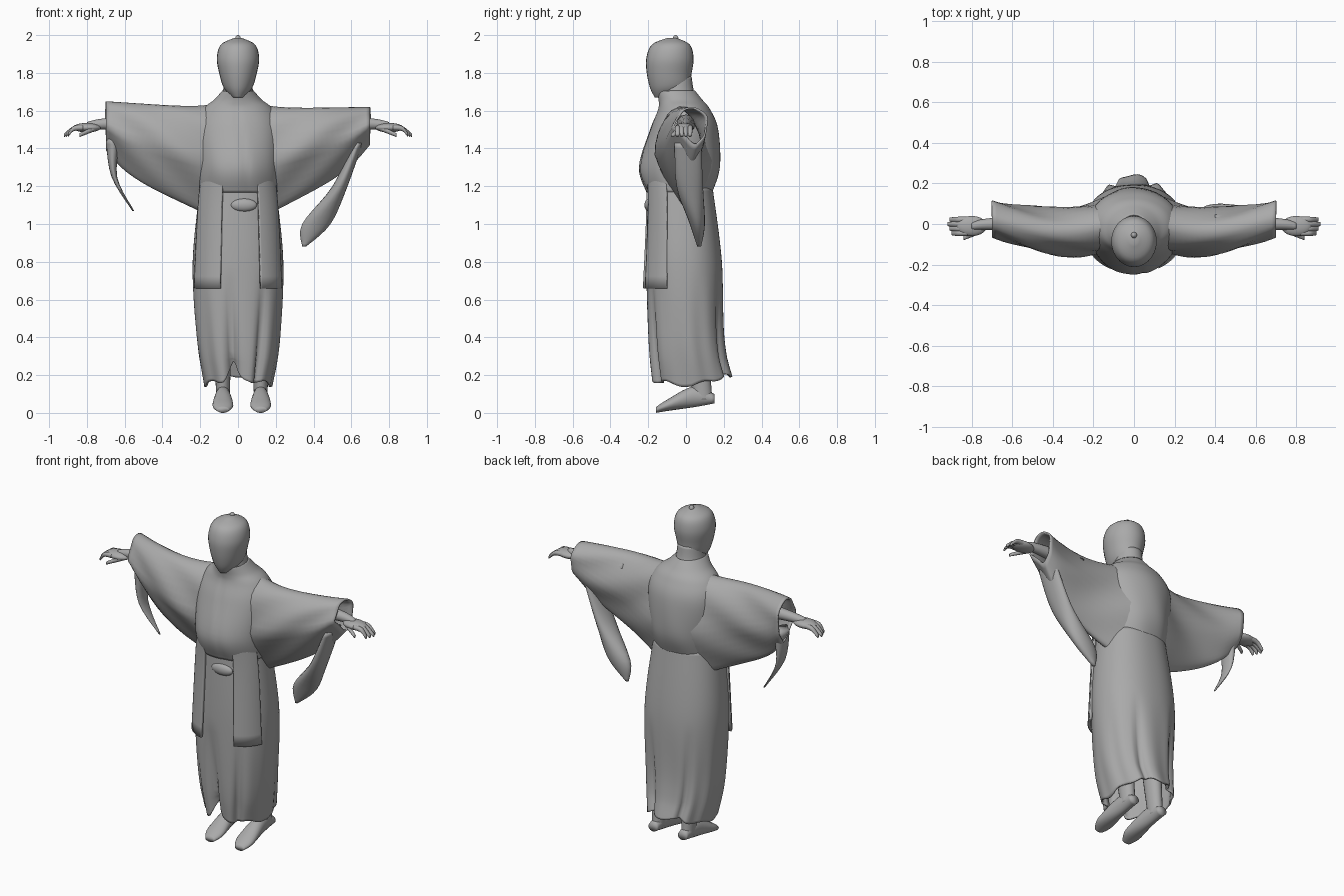
import bpy, bmesh
from math import sin, cos, pi, radians, exp, copysign

cube = bpy.data.objects.get("Cube")
if cube:
    bpy.data.objects.remove(cube, do_unlink=True)

grey = bpy.data.materials.new("plain grey")
grey.use_nodes = True
grey.diffuse_color = (.4, .4, .4, 1)
grey.node_tree.nodes["Principled BSDF"].inputs["Base Color"].default_value = grey.diffuse_color


def finish(ob, name):
    ob.name = name
    ob.data.materials.append(grey)
    for face in ob.data.polygons:
        face.use_smooth = True


def spline(rows, steps):
    """Pass a smooth curve through every value of the given rows."""
    padded = [rows[0], *rows, rows[-1]]
    result = []
    for before, start, end, after in zip(padded, padded[1:], padded[2:], padded[3:]):
        for step in range(steps):
            f = step / steps
            result.append([
                b + f * (c - a) / 2 + f * f * (a - 2.5 * b + 2 * c - d / 2) + f ** 3 * (d - a + 3 * (b - c)) / 2
                for a, b, c, d in zip(before, start, end, after)])
    return result + [list(rows[-1])]


def loft(name, axis, rows, arc=None, sides=20, power=1, fold=None, cloth=0, steps=5):
    """Skin rounded sections: position along the axis, then bounds on the other two axes."""
    bm = bmesh.new()
    rings = []
    first, last = arc or (0, 360)
    count = sides + 1 if arc else sides
    for along, left, right, low, high in spline(rows, steps):
        ring = []
        for i in range(count):
            angle = radians(first + (last - first) * i / sides)
            c, s = cos(angle), sin(angle)
            c, s = copysign(abs(c) ** power, c), copysign(abs(s) ** power, s)
            shift = 0
            if fold:
                c, s, shift = fold(c, s, angle, along)
            u = (left + right) / 2 + c * (right - left) / 2
            v = (low + high) / 2 + s * (high - low) / 2
            p = along + shift
            ring.append(bm.verts.new({"x": (p, u, v), "y": (u, p, v), "z": (u, v, p)}[axis]))
        rings.append(ring)
    for a, b in zip(rings, rings[1:]):
        for i in range(sides):
            j = (i + 1) % count
            bm.faces.new((a[i], a[j], b[j], b[i]))
    if not cloth:
        bm.faces.new(rings[0])
        bm.faces.new(rings[-1])
    bmesh.ops.recalc_face_normals(bm, faces=bm.faces)
    mesh = bpy.data.meshes.new(name)
    bm.to_mesh(mesh)
    bm.free()
    ob = bpy.data.objects.new(name, mesh)
    bpy.context.collection.objects.link(ob)
    finish(ob, name)
    if cloth:
        thickness = ob.modifiers.new("cloth thickness", "SOLIDIFY")
        thickness.thickness = cloth


def upright(name, rows, **options):
    """Loft from rows of height, half width, front and back."""
    loft(name, "z", [(z, -half, half, front, back) for z, half, front, back in rows], **options)


def limb(name, rows):
    """Loft along x from rows of x, y, z and radius."""
    loft(name, "x", [(x, y - r, y + r, z - r, z + r) for x, y, z, r in rows], sides=12)


def ball(name, centre, size):
    bpy.ops.mesh.primitive_uv_sphere_add(segments=20, ring_count=12, location=centre)
    ob = bpy.context.object
    ob.scale = [length / 2 for length in size]
    finish(ob, name)


def groove(angle, at, width):
    gap = (angle - radians(at) + pi) % (2 * pi) - pi
    return exp(-(gap / radians(width)) ** 2)


def skirt_fold(c, s, angle, z):
    """Pleats that deepen towards the hem, with a front opening and rear slits."""
    low = max(0, min(1, (.75 - z) * 2))
    front = .28 * groove(angle, 262, 6) + .14 * groove(angle, 302, 5)
    rear = .15 * (groove(angle, 62, 6) + groove(angle, 122, 6))
    size = 1 + low * (.02 * sin(9 * angle + 3 * z) + .01 * sin(14 * angle) - front - rear)
    hem = .06 * max(0, s) + .03 * max(0, -s) + .01 * sin(7 * angle) + .1 * groove(angle, 262, 8)
    return c * size, s * size, hem * max(0, 1 - (z - .14) / .15)


def bodice_fold(c, s, angle, z):
    """Slanting creases and the overlapping front edge."""
    size = 1 + .015 * sin(8 * angle + 14 * z) * (1.7 - z)
    size -= .03 * groove(angle, 268 + (1.6 - z) * 40, 4)
    return c * size, s * size, 0


def sleeve_fold(c, s, angle, x):
    """Thin the hanging lower edge and ripple the cloth."""
    hang = max(0, -s)
    ripple = 1 + .08 * sin(5 * angle + 16 * abs(x))
    return c * (1 - hang / 2) * ripple + hang / 4, s, 0


# Head, neck and topknot
upright("head", [(1.67, .03, -.165, -.08), (1.72, .075, -.19, .01), (1.8, .1, -.208, .03),
                 (1.88, .112, -.21, .04), (1.95, .09, -.18, .02), (1.985, .02, -.1, -.05)], sides=28)
upright("neck", [(1.6, .12, -.14, .12), (1.68, .085, -.14, .05), (1.78, .07, -.12, .03)])
ball("topknot", (0, -.055, 1.98), (.03, .03, .04))

# Robe
upright("robe_skirt", [(1.2, .2, -.2, .14), (.8, .24, -.21, .19), (.4, .22, -.2, .2), (.14, .18, -.18, .24)],
        sides=80, power=.9, fold=skirt_fold, cloth=.01, steps=9)
upright("bodice", [(1.17, .2, -.2, .13), (1.3, .21, -.24, .17), (1.5, .22, -.18, .16),
                   (1.6, .18, -.14, .12), (1.65, .12, -.135, .08), (1.7, .075, -.145, .04)],
        sides=64, fold=bodice_fold, cloth=.01, steps=6)

# Front coat panels either side of the sash
for side, arc in (("left", (-63, -20)), ("right", (-110, -160))):
    upright(side + "_coat_panel", [(1.3, .2, -.23, .16), (1.1, .225, -.22, .16), (.66, .248, -.24, .2)],
            arc=arc, power=.9, cloth=.015)
ball("sash_knot", (.03, -.195, 1.1), (.14, .05, .07))

# Paired limbs and sleeves; the right sleeve is fuller than the left
for side, sign, foot_x, full in (("left", 1, .12, 0), ("right", -1, -.08, 1)):
    sleeve = []
    for step in range(8):
        t = step / 7
        middle = .03 * t - .05 * sin(pi * t)
        half = .14 - .05 * t
        bottom = 1.02 + (.31 - .03 * full) * t + .09 * t ** 6
        top = 1.61 + (.01 + .03 * full) * t + .03 * (1 - t) ** 6
        sleeve.append((sign * (.1 + .6 * t), middle - half, middle + half, bottom, top))
    loft(side + "_sleeve", "x", sleeve, sides=36, fold=sleeve_fold, cloth=.01, steps=3)

    limb(side + "_forearm", [(sign * .4, 0, 1.53, .05), (sign * .7, 0, 1.53, .03), (sign * .8, -.01, 1.52, .02)])
    ball(side + "_palm", (sign * .8, -.01, 1.51), (.15, .1, .05))
    for n in range(4):
        y = n / 45 - .045
        reach = .92 - .01 * abs(n - 2)
        limb(f"{side}_finger_{n + 1}",
             [(sign * .82, y, 1.51, .014), (sign * .87, y, 1.505, .014), (sign * reach, y, 1.47, .01)])
    limb(side + "_thumb", [(sign * .75, -.03, 1.51, .016), (sign * .84, -.07, 1.47, .01)])

    foot = [(-.16, .03, 0, .03), (-.1, .055, .01, .07), (.04, .04, .03, .14), (.15, .03, .05, .1)]
    loft(side + "_foot", "y", [(y, foot_x - half, foot_x + half, sole, top) for y, half, sole, top in foot])
    shin = [(.07, .035, .04, .14), (.2, .04, .02, .13), (.7, .06, -.06, .1)]
    loft(side + "_leg", "z", [(z, foot_x - half, foot_x + half, front, back) for z, half, front, back in shin])

# Loose sleeve ends
loft("left_sleeve_drape", "z", [(1.43, .61, .66, -.06, .08), (1.2, .5, .58, -.05, .09),
                                (1, .34, .49, .02, .1), (.88, .34, .36, .06, .08)])
loft("right_sleeve_drape", "z", [(1.45, -.7, -.62, -.04, .08), (1.25, -.67, -.64, -.02, .06),
                                 (1.07, -.56, -.55, .03, .04)])
